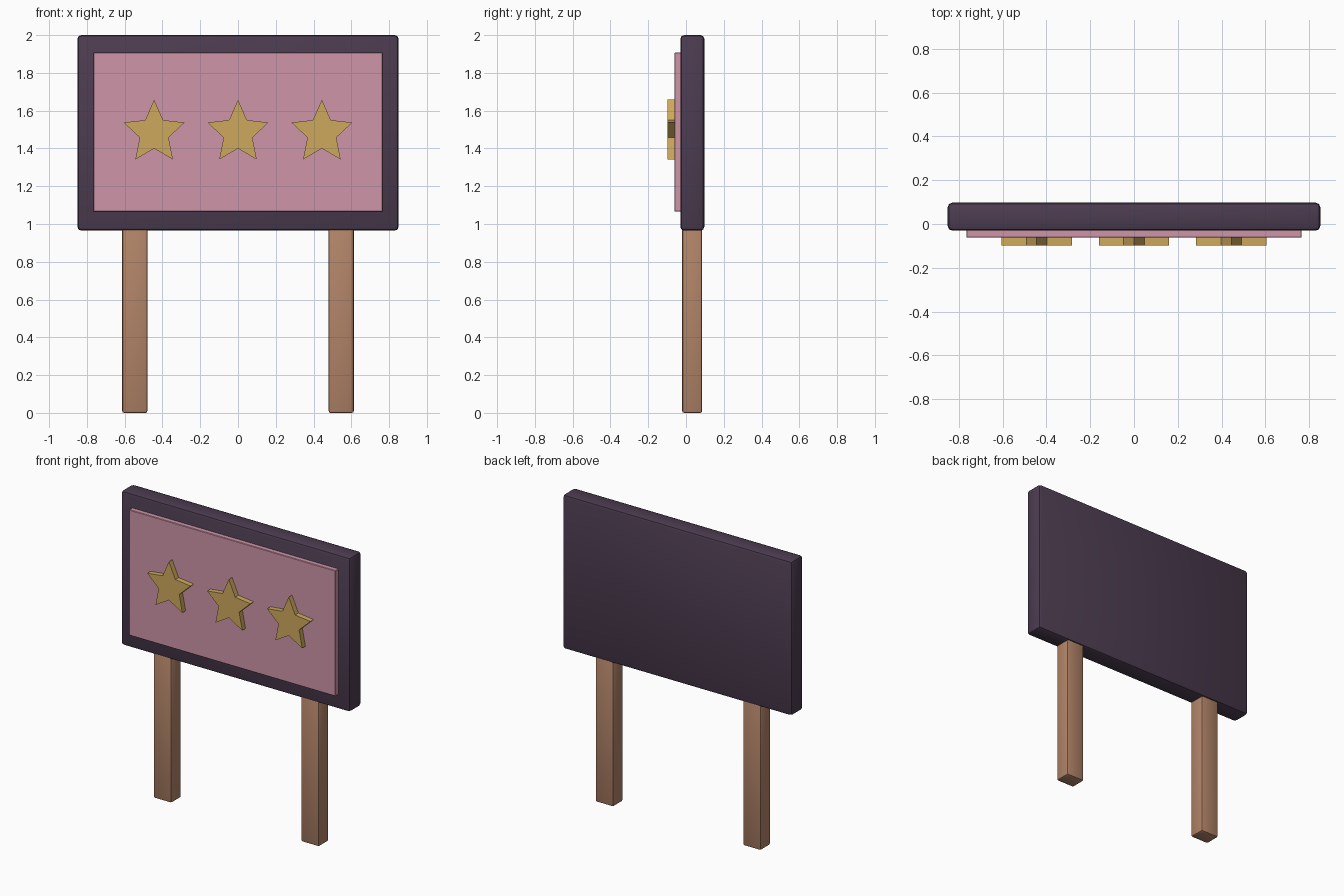
import bpy, bmesh, math

if "Cube" in bpy.data.objects:
    bpy.data.objects.remove(bpy.data.objects["Cube"])


def material(name, rgb):
    """Flat colour from 0-255 sRGB, stored as linear."""
    m = bpy.data.materials.new(name)
    lin = [((c / 255 + 0.055) / 1.055) ** 2.4 for c in rgb]
    m.diffuse_color = (*lin, 1)
    m.use_nodes = True
    m.node_tree.nodes["Principled BSDF"].inputs["Base Color"].default_value = m.diffuse_color
    return m


PURPLE = material("dark purple", (76, 60, 80))
PINK = material("dusty pink", (206, 149, 168))
GOLD = material("gold", (206, 169, 92))
WOOD = material("brown wood", (178, 132, 104))


def finish(name, bm, mat, bevel=0, segments=2):
    if bevel:
        bmesh.ops.bevel(bm, geom=bm.edges[:], offset=bevel, segments=segments,
                        profile=0.5, affect='EDGES')
    bmesh.ops.recalc_face_normals(bm, faces=bm.faces[:])
    me = bpy.data.meshes.new(name)
    bm.to_mesh(me)
    bm.free()
    me.materials.append(mat)
    ob = bpy.data.objects.new(name, me)
    bpy.context.collection.objects.link(ob)
    return ob


def box(name, x, y, z, mat, bevel, segments=2):
    """Bevelled box from (min, max) ranges."""
    bm = bmesh.new()
    bmesh.ops.create_cube(bm, size=1)
    for v in bm.verts:
        v.co = [r[0] + (c + 0.5) * (r[1] - r[0]) for c, r in zip(v.co, (x, y, z))]
    return finish(name, bm, mat, bevel, segments)


def star(name, cx, cz, rx, rz, inner, y0, y1):
    """Five-pointed star plate extruded along y."""
    bm = bmesh.new()
    ring = []
    for i in range(10):
        a = i * math.pi / 5
        k = inner if i % 2 else 1
        ring.append(bm.verts.new((cx + rx * k * math.sin(a), y0, cz + rz * k * math.cos(a))))
    face = bm.faces.new(ring)
    ext = bmesh.ops.extrude_face_region(bm, geom=[face])
    for v in ext["geom"]:
        if isinstance(v, bmesh.types.BMVert):
            v.co.y = y1
    return finish(name, bm, GOLD)


# Board and raised front panel
rounded = [box("board", (-0.85, 0.85), (-0.03, 0.097), (0.965, 2.0), PURPLE, 0.02)]
box("front_panel", (-0.765, 0.765), (-0.062, -0.02), (1.065, 1.907), PINK, 0.003, 1)

# Two posts
for side, s in (("left", -1), ("right", 1)):
    xs = sorted((s * 0.48, s * 0.613))
    rounded.append(box(side + "_post", xs, (-0.02, 0.086), (0, 0.99), WOOD, 0.01))

# Three stars in a row
for i in (-1, 0, 1):
    star(f"star_{i + 2}", i * 0.444, 1.483, 0.169, 0.175, 0.475, -0.055, -0.097)

# Soft bevels on the board and posts
for ob in rounded:
    bpy.ops.object.select_all(action='DESELECT')
    ob.select_set(True)
    bpy.context.view_layer.objects.active = ob
    bpy.ops.object.shade_smooth_by_angle(angle=math.radians(30))
